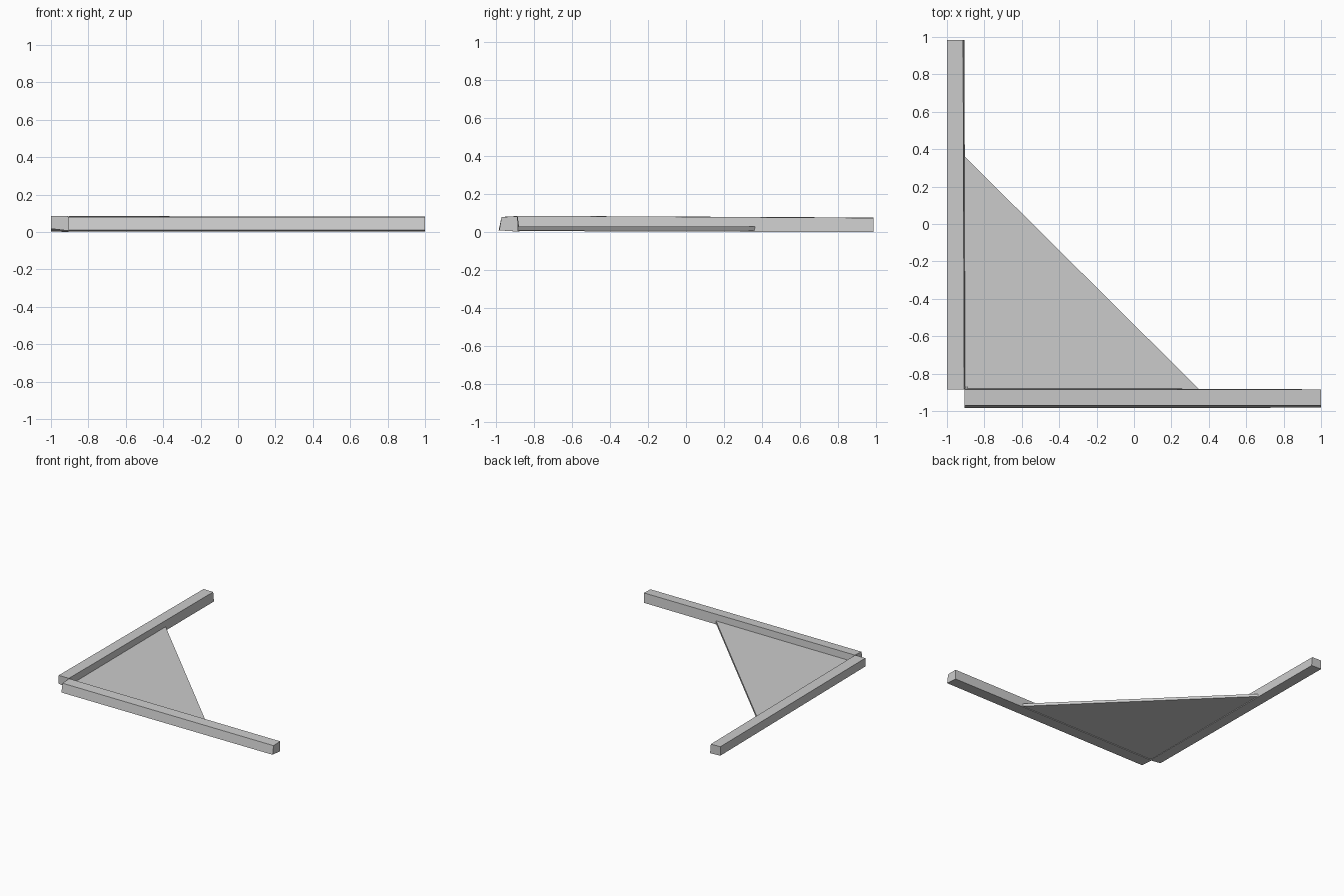
import bpy
import bmesh

cube = bpy.data.objects.get("Cube")
if cube:
    bpy.data.objects.remove(cube, do_unlink=True)

grey = bpy.data.materials.new("plain grey")
grey.use_nodes = True
grey.diffuse_color = (0.6, 0.6, 0.6, 1)
grey.node_tree.nodes["Principled BSDF"].inputs["Base Color"].default_value = grey.diffuse_color


def loft(name, start, end):
    """Bridge two matching outlines and cap both ends."""
    bm = bmesh.new()
    a = [bm.verts.new(p) for p in start]
    b = [bm.verts.new(p) for p in end]
    bm.faces.new(a)
    bm.faces.new(b)
    for i in range(len(a)):
        j = (i + 1) % len(a)
        bm.faces.new((a[i], a[j], b[j], b[i]))
    bmesh.ops.recalc_face_normals(bm, faces=bm.faces)
    mesh = bpy.data.meshes.new(name)
    bm.to_mesh(mesh)
    bm.free()
    mesh.materials.append(grey)
    obj = bpy.data.objects.new(name, mesh)
    bpy.context.collection.objects.link(obj)
    return obj


# Front beam, rolled slightly forward along its length
front_near = [(-0.985, 0.01), (-0.875, 0.003), (-0.885, 0.085), (-0.97, 0.08)]
front_far = [(-0.982, 0.01), (-0.884, 0.003), (-0.885, 0.083), (-0.97, 0.08)]
loft("front_beam",
     [(-0.905, y, z) for y, z in front_near],
     [(1.0, y, z) for y, z in front_far])

# Side beam, dipping slightly toward the back
side_near = [(-1.0, 0.018), (-0.9, 0.006), (-0.908, 0.086), (-1.0, 0.086)]
side_far = [(-1.0, 0.004), (-0.907, 0.0), (-0.914, 0.075), (-1.0, 0.077)]
loft("side_beam",
     [(x, -0.884, z) for x, z in side_near],
     [(x, 0.985, z) for x, z in side_far])

# Triangular corner brace, let into both beams
outline = [(-0.94, -0.92), (0.385, -0.92), (-0.94, 0.395)]
outline[0:1] = [(-0.94, -0.87), (-0.89, -0.87), (-0.89, -0.92)]
loft("corner_brace",
     [(x, y, 0.009) for x, y in outline],
     [(x, y, 0.031) for x, y in outline])
